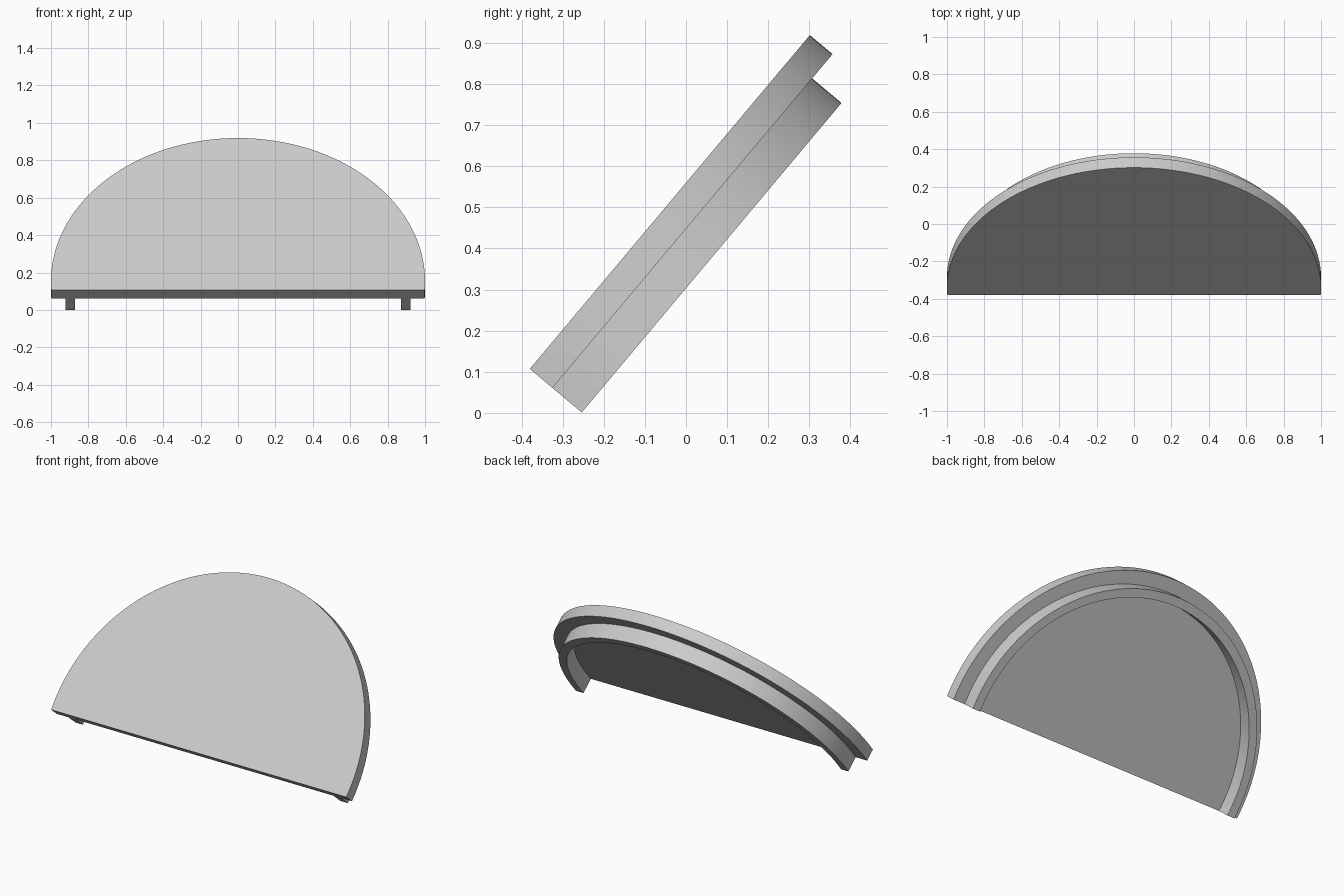
import bpy, bmesh
from math import sin, cos, asin, pi, radians
from mathutils import Matrix

cube = bpy.data.objects.get("Cube")
if cube:
    bpy.data.objects.remove(cube, do_unlink=True)

CENTRE = 0.06      # circle centre above the straight edge
PLATE = 0.072      # plate thickness
LIP = 0.093        # depth of the rim behind the plate
SEGMENTS = 96

grey = bpy.data.materials.new("light grey")
grey.use_nodes = True
grey.diffuse_color = (0.6, 0.6, 0.6, 1)
grey.node_tree.nodes["Principled BSDF"].inputs["Base Color"].default_value = (0.6, 0.6, 0.6, 1)

# Tilt: local y runs up the slope, local -z goes into the back
tilt = Matrix.Translation((0, -0.38, 0.107)) @ Matrix.Rotation(radians(50), 4, "X")


def arc(radius):
    """Points of a circle cut off by the straight lower edge."""
    drop = asin(CENTRE / radius)
    angles = [-drop + (pi + 2 * drop) * i / SEGMENTS for i in range(SEGMENTS + 1)]
    return [(radius * cos(a), CENTRE + radius * sin(a)) for a in angles]


def extruded(name, faces, top, depth):
    """Extrude flat outlines backwards from the local height top."""
    bm = bmesh.new()
    for outline in faces:
        bm.faces.new([bm.verts.new((x, y, top)) for x, y in outline])
    bmesh.ops.remove_doubles(bm, verts=bm.verts, dist=1e-5)
    result = bmesh.ops.extrude_face_region(bm, geom=bm.faces[:])
    moved = [v for v in result["geom"] if isinstance(v, bmesh.types.BMVert)]
    bmesh.ops.translate(bm, verts=moved, vec=(0, 0, -depth))
    bmesh.ops.recalc_face_normals(bm, faces=bm.faces)
    mesh = bpy.data.meshes.new(name)
    bm.to_mesh(mesh)
    bm.free()
    mesh.materials.append(grey)
    obj = bpy.data.objects.new(name, mesh)
    bpy.context.collection.objects.link(obj)
    obj.matrix_world = tilt
    bpy.ops.object.select_all(action="DESELECT")
    obj.select_set(True)
    bpy.context.view_layer.objects.active = obj
    bpy.ops.object.shade_smooth_by_angle(angle=radians(30))
    return obj


# Half-round front plate
extruded("front_plate", [arc(1.0)], 0, PLATE)

# Curved rim standing behind the plate
outer, inner = arc(0.923), arc(0.873)
strips = [(outer[i], outer[i + 1], inner[i + 1], inner[i]) for i in range(SEGMENTS)]
extruded("back_rim", strips, -PLATE, LIP)
